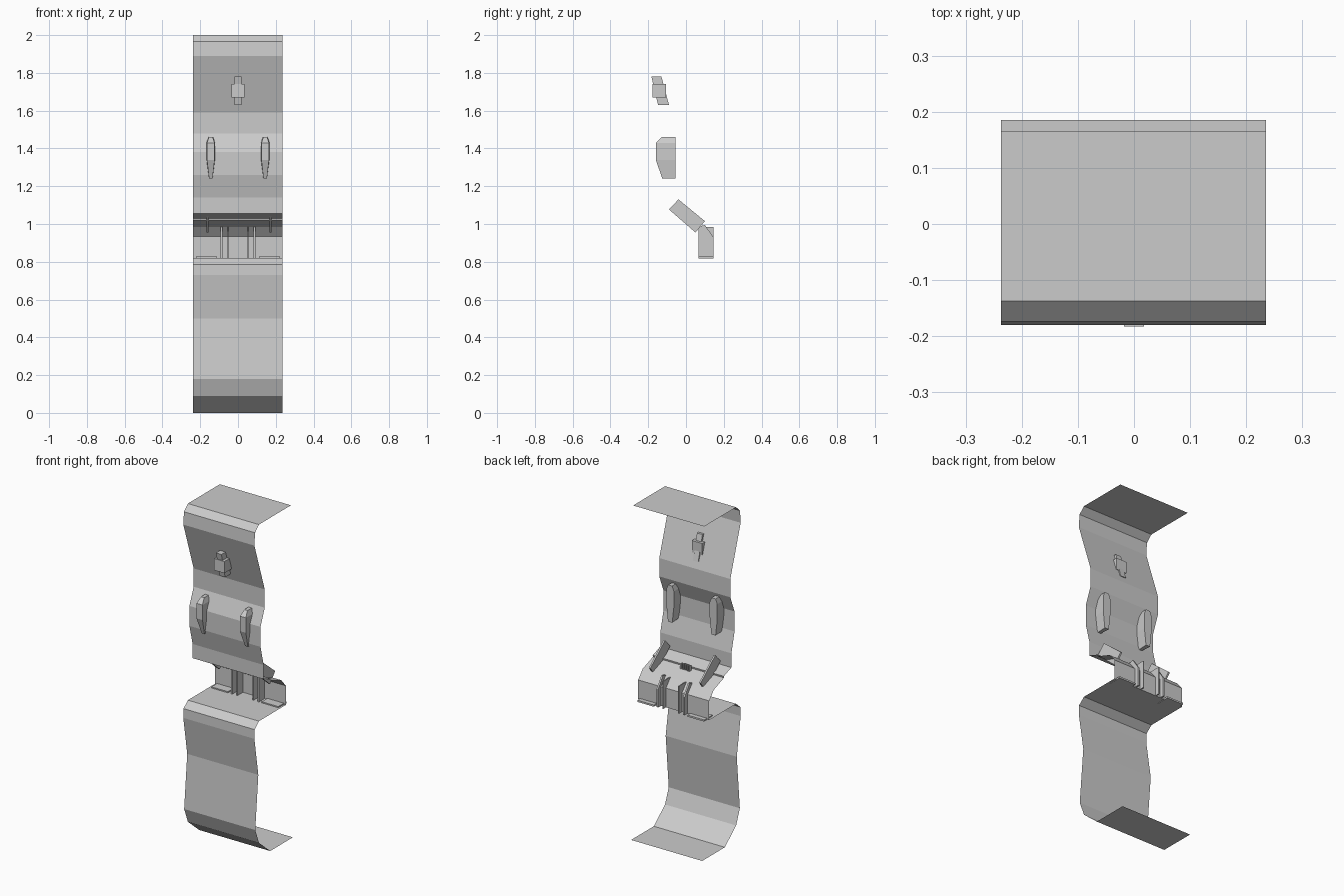
import bpy, bmesh

if "Cube" in bpy.data.objects:
    bpy.data.objects.remove(bpy.data.objects["Cube"])

grey = bpy.data.materials.new("plain grey")
grey.diffuse_color = (0.6, 0.6, 0.6, 1)
grey.use_nodes = True
grey.node_tree.nodes["Principled BSDF"].inputs["Base Color"].default_value = grey.diffuse_color


def finish(name, bm, recalc=True):
    if recalc:
        bmesh.ops.recalc_face_normals(bm, faces=bm.faces)
    me = bpy.data.meshes.new(name)
    bm.to_mesh(me)
    bm.free()
    me.materials.append(grey)
    ob = bpy.data.objects.new(name, me)
    bpy.context.collection.objects.link(ob)
    return ob


def ribbon(name, pts, x0=-0.237, x1=0.235):
    """Open sheet: a (y, z) profile swept across the width."""
    bm = bmesh.new()
    rows = [(bm.verts.new((x0, y, z)), bm.verts.new((x1, y, z))) for y, z in pts]
    for (a, b), (c, d) in zip(rows, rows[1:]):
        bm.faces.new((a, c, d, b))
    return finish(name, bm, False)


def plate(name, pts, x, t):
    """Closed slab: a (y, z) outline with thickness t centred on x."""
    bm = bmesh.new()
    f = bm.faces.new([bm.verts.new((x - t / 2, y, z)) for y, z in pts])
    ext = bmesh.ops.extrude_face_region(bm, geom=[f])["geom"]
    vs = [v for v in ext if isinstance(v, bmesh.types.BMVert)]
    bmesh.ops.translate(bm, verts=vs, vec=(t, 0, 0))
    return finish(name, bm)


def loft(name, sections, cx=0.0):
    """Stack of rectangles: (z, half width front, half width back, y front, y back)."""
    bm = bmesh.new()
    rings = []
    for z, wf, wb, yf, yb in sections:
        rings.append([bm.verts.new(p) for p in ((cx - wf, yf, z), (cx + wf, yf, z),
                                                (cx + wb, yb, z), (cx - wb, yb, z))])
    for a, b in zip(rings, rings[1:]):
        for i in range(4):
            j = (i + 1) % 4
            bm.faces.new((a[i], a[j], b[j], b[i]))
    bm.faces.new(rings[0][::-1])
    bm.faces.new(rings[-1])
    return finish(name, bm)


def rect(y0, y1, z0, z1):
    return [(y0, z0), (y1, z0), (y1, z1), (y0, z1)]


# Continuous folded shell, from the top rear edge down to the floor
ribbon("folded_shell", [
    (0.166, 2.0), (-0.137, 2.0), (-0.174, 1.965), (-0.18, 1.89),
    (-0.082, 1.59), (-0.082, 1.48), (-0.122, 1.38), (-0.122, 1.26),
    (-0.092, 1.14), (-0.092, 1.055), (-0.02, 1.03), (-0.022, 1.02),
    (0.075, 0.985), (0.118, 0.935), (0.118, 0.82), (-0.137, 0.82),
    (-0.178, 0.785), (-0.18, 0.73), (-0.143, 0.50), (-0.172, 0.18),
    (-0.137, 0.09), (-0.03, 0.0), (0.185, 0.0)])

# Upper fitting: sheared core through a wider block
loft("upper_fitting_core", [(1.63, 0.018, 0.018, -0.148, -0.09),
                            (1.78, 0.018, 0.018, -0.183, -0.13)])
plate("upper_fitting_block", rect(-0.178, -0.105, 1.67, 1.74), 0, 0.068)

# Mirrored parts
for s, side in ((-1, "left"), (1, "right")):
    # chest pods
    loft("pod_" + side, [(1.24, 0.009, 0.014, -0.125, -0.055),
                         (1.34, 0.020, 0.025, -0.16, -0.055),
                         (1.43, 0.020, 0.025, -0.16, -0.055),
                         (1.46, 0.010, 0.014, -0.13, -0.055)], s * 0.144)
    # tilted brackets through the sloping step
    plate("bracket_" + side, [(-0.04, 1.13), (0.10, 1.015), (0.05, 0.955), (-0.09, 1.077)],
          s * 0.167 + 0.005, 0.01)
    # upright ribs of the rear recess
    plate("inner_rib_" + side, rect(0.065, 0.145, 0.82, 0.985), s * 0.053, 0.006)
    plate("outer_rib_" + side, [(0.065, 0.82), (0.145, 0.82), (0.145, 0.93),
                                (0.10, 0.995), (0.065, 0.985)], s * 0.088, 0.01)
    # low feet plates
    plate("foot_plate_" + side, rect(0.065, 0.145, 0.817, 0.827), s * 0.167, 0.11)

# Small studs on the step
for i in range(-2, 3):
    plate("stud", rect(-0.008, 0.010, 1.015, 1.047), i * 0.014, 0.007)
